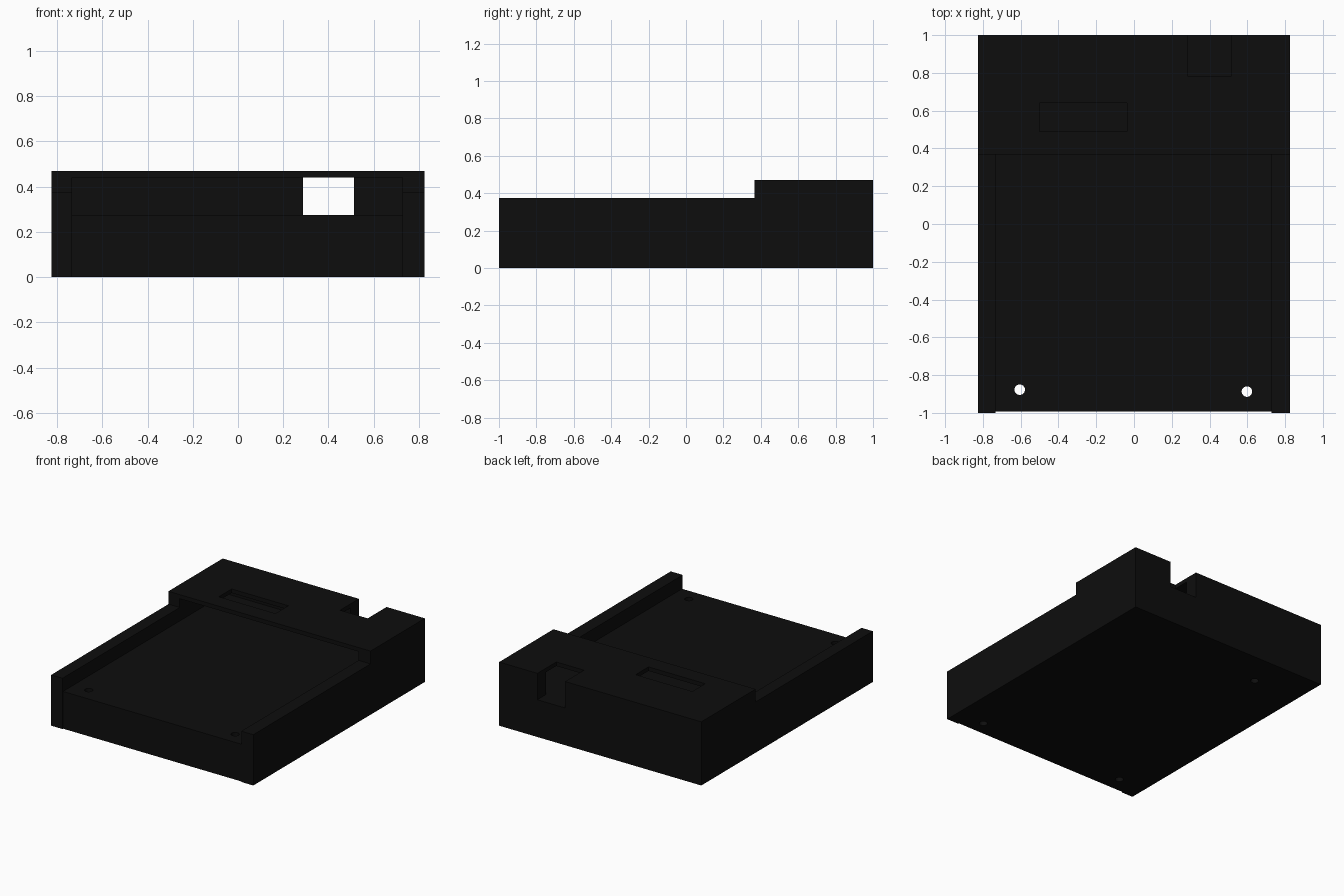
import bpy
import bmesh

if "Cube" in bpy.data.objects:
    bpy.data.objects.remove(bpy.data.objects["Cube"])

# Matte black plastic
black = bpy.data.materials.new("black plastic")
black.diffuse_color = (0.0043, 0.0043, 0.0043, 1)
black.use_nodes = True
black.node_tree.nodes["Principled BSDF"].inputs["Base Color"].default_value = black.diffuse_color


def finish(name, bm):
    bmesh.ops.recalc_face_normals(bm, faces=bm.faces)
    mesh = bpy.data.meshes.new(name)
    bm.to_mesh(mesh)
    bm.free()
    mesh.materials.append(black)
    ob = bpy.data.objects.new(name, mesh)
    bpy.context.collection.objects.link(ob)
    return ob


def extrude_x(name, profile, x0, x1):
    """Solid from a (y, z) outline swept along x."""
    bm = bmesh.new()
    face = bm.faces.new([bm.verts.new((x0, y, z)) for y, z in profile])
    out = bmesh.ops.extrude_face_region(bm, geom=[face])
    verts = [g for g in out["geom"] if isinstance(g, bmesh.types.BMVert)]
    bmesh.ops.translate(bm, verts=verts, vec=(x1 - x0, 0, 0))
    return finish(name, bm)


def box(name, x, y, z):
    return extrude_x(name, [(y[0], z[0]), (y[1], z[0]), (y[1], z[1]), (y[0], z[1])], *x)


def cylinder(name, x, y, r, z0, z1):
    bm = bmesh.new()
    bmesh.ops.create_cone(bm, cap_ends=True, segments=32, radius1=r, radius2=r, depth=z1 - z0)
    bmesh.ops.translate(bm, verts=bm.verts, vec=(x, y, (z0 + z1) / 2))
    return finish(name, bm)


def cut(target, cutter):
    cutter.hide_render = True
    mod = target.modifiers.new("cut", "BOOLEAN")
    mod.operation = "DIFFERENCE"
    mod.solver = "EXACT"
    mod.object = cutter
    bpy.context.view_layer.objects.active = target
    bpy.ops.object.modifier_apply(modifier=mod.name)
    bpy.data.objects.remove(cutter)


# Stepped tray body: low side walls in front, taller housing at the back
tray = extrude_x("tray_body", [(-1, 0), (1, 0), (1, 0.47), (0.367, 0.47),
                               (0.367, 0.375), (-1, 0.375)], -0.825, 0.825)

INNER = (-0.733, 0.727)
FLOOR = 0.275

# Bay open to the front, running under the thin lid
cut(tray, box("bay_cutter", INNER, (-1.1, 0.9), (FLOOR, 0.44)))
# Slightly recessed front edge between the side walls
cut(tray, box("front_edge_cutter", INNER, (-1.1, -0.993), (-0.1, 0.6)))
# Connector notch through the back wall and lid
cut(tray, box("notch_cutter", (0.287, 0.513), (0.78, 1.1), (FLOOR, 0.6)))
# Slot in the lid
cut(tray, box("slot_cutter", (-0.5, -0.037), (0.49, 0.64), (0.40, 0.6)))
# Screw holes through the floor
for hx, hy in ((-0.605, -0.877), (0.598, -0.887), (-0.447, 0.748)):
    cut(tray, cylinder("screw_hole_cutter", hx, hy, 0.028, -0.1, 0.35))
